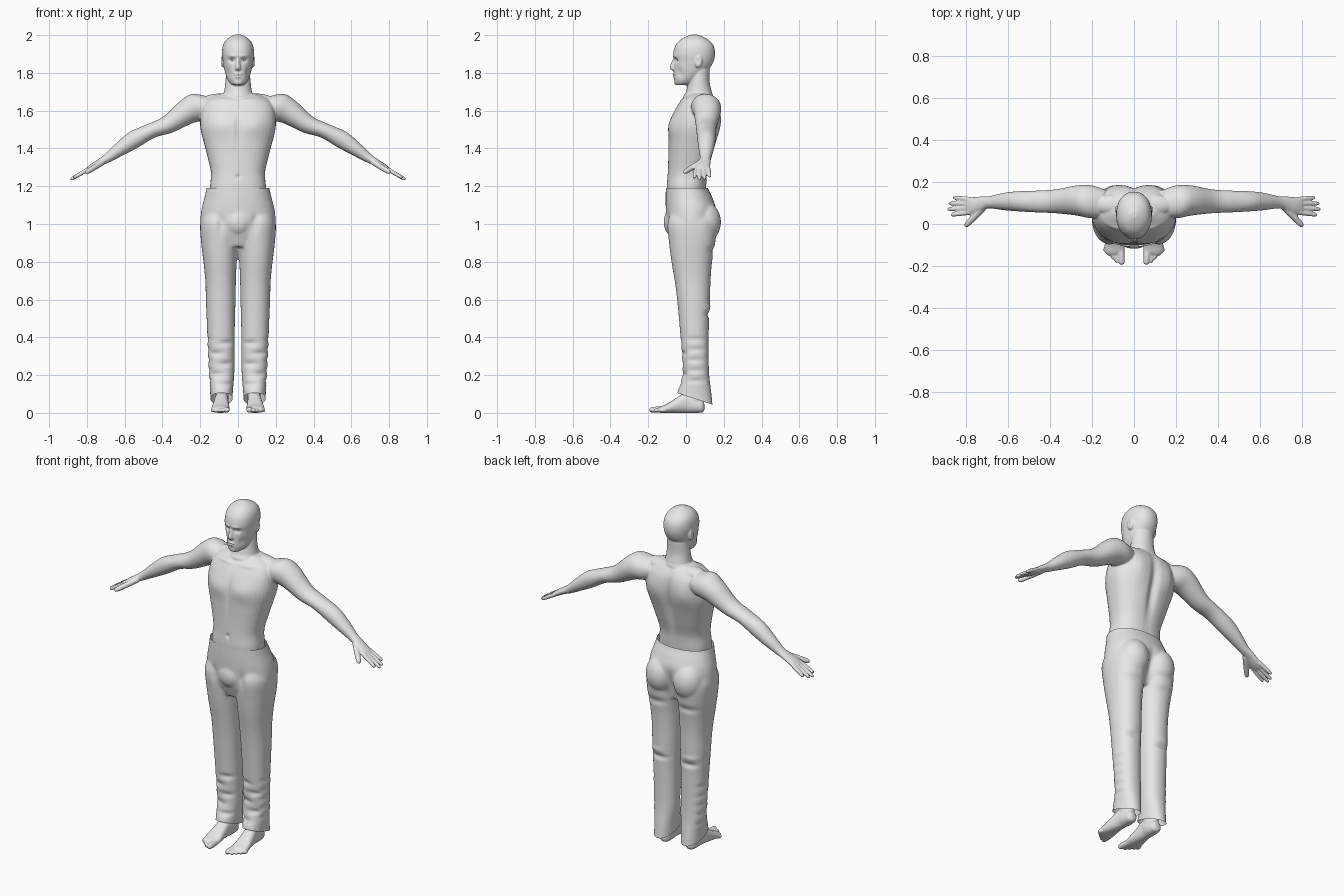
import bpy
import bmesh
import math
from mathutils import Vector, Matrix

default_cube = bpy.data.objects.get("Cube")
if default_cube:
    bpy.data.objects.remove(default_cube, do_unlink=True)

grey = bpy.data.materials.new("plain light grey")
grey.use_nodes = True
grey.diffuse_color = (.8, .8, .8, 1)
grey.node_tree.nodes["Principled BSDF"].inputs["Base Color"].default_value = (.8, .8, .8, 1)

X, Y, Z = Vector((1, 0, 0)), Vector((0, 1, 0)), Vector((0, 0, 1))
ARM_UP = Vector((.5, 0, .86))


def spline(rows, steps=5):
    """Catmull-Rom interpolation through rows of numbers."""
    pts = [rows[0]] + list(rows) + [rows[-1]]
    out = []
    for a, b, c, d in zip(pts, pts[1:], pts[2:], pts[3:]):
        for k in range(steps):
            t = k / steps
            out.append([q + t / 2 * (r - p + t * (2 * p - 5 * q + 4 * r - s
                        + t * (3 * (q - r) + s - p)))
                        for p, q, r, s in zip(a, b, c, d)])
    return out + [list(rows[-1])]


def loft(bm, rows, u, v, power=2.0, sides=40):
    """Skin rings given as (x, y, z, radius along u, radius along v)."""
    def bend(w):
        return math.copysign(abs(w) ** (2 / power), w)
    rings = []
    for x, y, z, ru, rv in spline(rows):
        ring = []
        for i in range(sides):
            a = math.tau * i / sides
            ring.append(bm.verts.new(Vector((x, y, z)) + u * ru * bend(math.cos(a))
                                     + v * rv * bend(math.sin(a))))
        rings.append(ring)
    for low, high in zip(rings, rings[1:]):
        for i in range(sides):
            j = (i + 1) % sides
            bm.faces.new((low[i], low[j], high[j], high[i]))
    bm.faces.new(rings[0][::-1])
    bm.faces.new(rings[-1])


def stack(bm, rows, power=2.0):
    """Horizontal sections given as (z, left, right, front, back)."""
    loft(bm, [((a + b) / 2, (f + k) / 2, z, (b - a) / 2, (k - f) / 2)
              for z, a, b, f, k in rows], X, Y, power)


def column(bm, rows, power=2.0):
    """Symmetric horizontal sections given as (z, half width, front, back)."""
    stack(bm, [(z, -w, w, f, k) for z, w, f, k in rows], power)


def digit(bm, start, end, r, up=Z):
    """Tapered, round-ended finger or toe."""
    p, q = Vector(start), Vector(end)
    d = (q - p).normalized()
    v = up.cross(d).normalized()
    profile = ((0, 1), (.5, .97), (.85, .85), (.95, .65), (1, .25))
    loft(bm, [(*p.lerp(q, t), r * k, r * k) for t, k in profile], d.cross(v), v, sides=16)


def ball(bm, centre, radii):
    m = Matrix.Translation(centre) @ Matrix.Diagonal((*radii, 1))
    bmesh.ops.create_uvsphere(bm, u_segments=32, v_segments=20, radius=1, matrix=m)


def mirror(bm):
    """Copy everything built so far to the other side."""
    copy = bmesh.ops.duplicate(bm, geom=bm.verts[:] + bm.edges[:] + bm.faces[:])["geom"]
    for g in copy:
        if isinstance(g, bmesh.types.BMVert):
            g.co.x = -g.co.x
    bmesh.ops.reverse_faces(bm, faces=[g for g in copy if isinstance(g, bmesh.types.BMFace)])


def sculpt(bm, strokes):
    """Soft symmetric pushes given as (centre, radii, push)."""
    for vert in bm.verts:
        p = vert.co
        side = -1 if p.x < 0 else 1
        for (cx, cy, cz), (rx, ry, rz), (px, py, pz) in strokes:
            dz = (p.z - cz) / rz
            if abs(dz) > 2.5:
                continue
            d = dz * dz + ((abs(p.x) - cx) / rx) ** 2 + ((p.y - cy) / ry) ** 2
            if d < 6:
                w = math.exp(-d)
                p += Vector((side * px * w, py * w, pz * w))


def finish(name, bm, voxel=0, strokes=(), cuts=()):
    """Blend the parts into one skin, sculpt it, trim it and shade it smooth."""
    mesh = bpy.data.meshes.new(name)
    bm.to_mesh(mesh)
    obj = bpy.data.objects.new(name, mesh)
    bpy.context.collection.objects.link(obj)
    if voxel:
        remesh = obj.modifiers.new("blend", 'REMESH')
        remesh.mode = 'VOXEL'
        remesh.voxel_size = voxel
        smooth = obj.modifiers.new("soften", 'SMOOTH')
        smooth.factor = .5
        smooth.iterations = 5
        graph = bpy.context.evaluated_depsgraph_get()
        mesh = bpy.data.meshes.new_from_object(obj.evaluated_get(graph))
        obj.modifiers.clear()
        obj.data = mesh
        bm.clear()
        bm.from_mesh(mesh)
        sculpt(bm, strokes)
        for point, normal in cuts:
            bmesh.ops.bisect_plane(bm, geom=bm.verts[:] + bm.edges[:] + bm.faces[:],
                                   plane_co=point, plane_no=normal, clear_outer=True)
        bm.to_mesh(mesh)
    bm.free()
    mesh.materials.clear()
    mesh.materials.append(grey)
    for poly in mesh.polygons:
        poly.use_smooth = True
        poly.material_index = 0
    return obj


# Body: arm, hand, foot, ear and trapezius on one side, then mirrored
body = bmesh.new()
loft(body, [(.13, .095, 1.63, .05, .06), (.2, .105, 1.62, .08, .078),
            (.27, .112, 1.594, .068, .072), (.37, .108, 1.527, .049, .057),
            (.46, .107, 1.493, .041, .052), (.55, .108, 1.447, .047, .048),
            (.62, .107, 1.4, .038, .041), (.69, .103, 1.35, .025, .029),
            (.73, .096, 1.327, .019, .035), (.77, .087, 1.303, .017, .041),
            (.8, .086, 1.285, .012, .04)], ARM_UP, Y)
for i, (tip_x, tip_y) in enumerate(((.872, .043), (.889, .07), (.883, .098), (.862, .126))):
    digit(body, (.78, .055 + .021 * i, 1.297), (tip_x, tip_y, 1.297 - (tip_x - .78) * .58),
          .0115, ARM_UP)
digit(body, (.715, .08, 1.328), (.805, -.012, 1.272), .016, ARM_UP)
loft(body, [(.085, .098, .03, .012, .015), (.085, .085, .035, .03, .033),
            (.085, .04, .042, .037, .042), (.087, 0, .055, .037, .055),
            (.09, -.05, .04, .042, .04), (.092, -.1, .024, .048, .024),
            (.092, -.13, .018, .047, .018), (.09, -.145, .015, .04, .013)], X, Z, 2.3)
digit(body, (.063, -.12, .018), (.058, -.194, .016), .017)
for i in range(4):
    digit(body, (.084 + .016 * i, -.11, .015), (.082 + .018 * i, -.186 + .017 * i, .012), .0115)
stack(body, [(.04, .05, .12, -.01, .09), (.1, .05, .12, -.01, .09),
             (.2, .05, .13, .01, .1), (.3, .05, .13, .01, .1)])
ball(body, (.08, .065, 1.862), (.012, .021, .034))
ball(body, (.09, .09, 1.655), (.1, .05, .036))
mirror(body)

# Torso, neck and head along the centre
column(body, [(1.15, .148, -.1, .105), (1.2, .148, -.102, .108), (1.27, .143, -.097, .114),
              (1.35, .16, -.094, .137), (1.42, .178, -.093, .157), (1.5, .198, -.09, .178),
              (1.56, .2, -.078, .183), (1.62, .19, -.05, .175), (1.66, .16, -.02, .155),
              (1.69, .1, .02, .13)], 2.4)
column(body, [(1.6, .09, 0, .12), (1.67, .085, -.015, .145), (1.7, .074, 0, .138),
              (1.75, .067, .012, .126), (1.82, .062, .02, .126)])
column(body, [(1.735, .028, -.052, .01), (1.75, .046, -.06, .05), (1.78, .062, -.064, .085),
              (1.82, .073, -.064, .122), (1.86, .08, -.064, .146), (1.9, .085, -.068, .154),
              (1.94, .081, -.058, .148), (1.97, .067, -.036, .126), (1.99, .043, -.005, .093),
              (2.003, .014, .03, .06)], 2.15)
loft(body, [(0, -.052, 1.885, .009, .012), (0, -.062, 1.86, .009, .014),
            (0, -.068, 1.835, .013, .018), (0, -.066, 1.82, .015, .017),
            (0, -.06, 1.812, .008, .01)], X, Y)
ball(body, (0, -.058, 1.791), (.024, .014, .006))
ball(body, (0, -.056, 1.779), (.021, .014, .006))
ball(body, (0, -.047, 1.75), (.024, .016, .016))

finish("body", body, .0045, [
    # spine, shoulder blades, chest, collarbones, navel
    ((0, .17, 1.45), (.026, .07, .17), (0, -.02, 0)),
    ((.1, .17, 1.55), (.05, .06, .08), (0, .01, 0)),
    ((.085, -.08, 1.52), (.07, .05, .05), (0, -.01, 0)),
    ((0, -.09, 1.5), (.014, .05, .1), (0, .006, 0)),
    ((.08, -.03, 1.655), (.06, .04, .01), (0, -.005, .004)),
    ((0, -.1, 1.25), (.01, .03, .012), (0, .008, 0)),
    # eye sockets, brows, mouth line, cheeks, ear hollows
    ((.031, -.055, 1.867), (.017, .03, .012), (0, .013, 0)),
    ((.028, -.06, 1.889), (.022, .03, .008), (0, -.005, 0)),
    ((0, -.07, 1.785), (.024, .02, .003), (0, .006, 0)),
    ((.052, -.03, 1.8), (.015, .035, .025), (-.006, .003, 0)),
    ((.092, .062, 1.865), (.012, .011, .018), (-.007, 0, 0)),
])

# Eyes
eyes = bmesh.new()
ball(eyes, (.031, -.035, 1.867), (.013, .012, .01))
mirror(eyes)
finish("eyes", eyes)

# Trousers: leg and seat on one side, mirrored, then the hips
trousers = bmesh.new()
stack(trousers, [(0, .03, .148, -.062, .145), (.1, .028, .147, -.048, .135),
                 (.2, .02, .155, -.02, .123), (.3, .018, .16, -.022, .12),
                 (.45, .017, .164, -.033, .121), (.6, .013, .17, -.047, .127),
                 (.7, .011, .173, -.06, .13), (.8, .007, .183, -.077, .138),
                 (.9, 0, .195, -.09, .155), (1, 0, .2, -.1, .16),
                 (1.06, .02, .18, -.08, .13)], 2.2)
ball(trousers, (.088, .095, 1.01), (.09, .09, .11))
mirror(trousers)
column(trousers, [(.88, .1, -.07, .11), (.95, .185, -.095, .14), (1, .2, -.103, .155),
                  (1.08, .193, -.107, .16), (1.14, .178, -.108, .14),
                  (1.19, .167, -.107, .117), (1.25, .16, -.107, .112)], 2.2)
ball(trousers, (0, -.082, 1.01), (.065, .036, .065))

creases = [((0, .17, .97), (.022, .07, .08), (0, -.022, 0)),
           ((.09, -.1, 1.0), (.018, .05, .05), (0, .01, 0)),
           ((.1, .13, .86), (.06, .05, .02), (0, -.01, 0)),
           ((.1, .12, .52), (.05, .04, .014), (0, -.01, 0)),
           ((.12, .12, .56), (.05, .04, .014), (0, .005, 0))]
for i in range(5):
    # alternating cloth folds above the hem
    height = .15 + .055 * i
    creases.append(((.06 + .06 * (i % 2), -.02, height), (.04, .05, .014), (0, .009, 0)))
    creases.append(((.15, .05, height + .02), (.03, .05, .014), (-.006, 0, 0)))
finish("trousers", trousers, .008, creases,
       [((0, 0, 1.19), (0, 0, 1)), ((0, .04, .077), (0, -.33, -1))])
